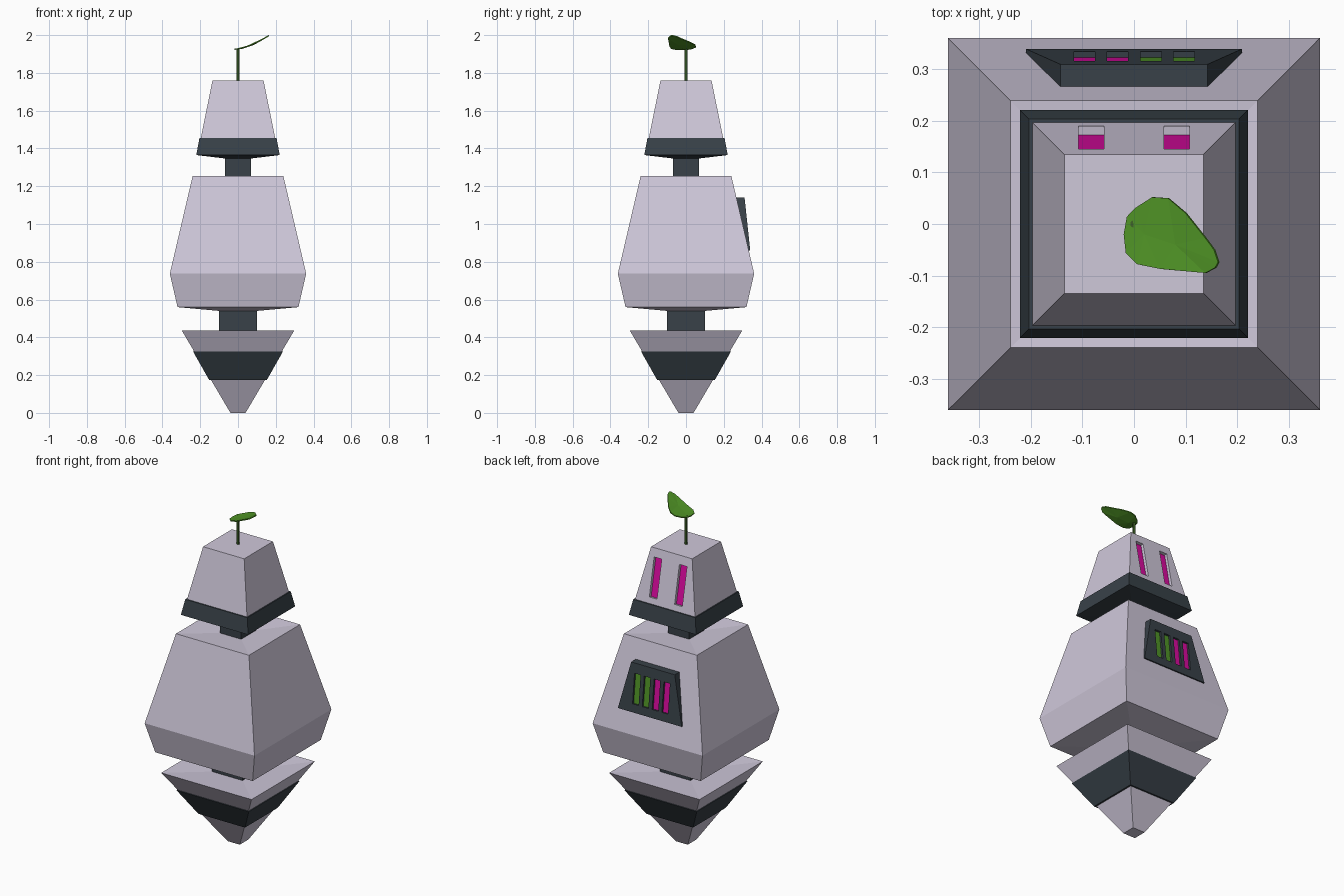
import bpy, bmesh, math
from mathutils import Matrix

if "Cube" in bpy.data.objects:
    bpy.data.objects.remove(bpy.data.objects["Cube"])


def srgb(h):
    out = []
    for i in (0, 2, 4):
        c = int(h[i:i + 2], 16) / 255
        out.append(c / 12.92 if c <= 0.04045 else ((c + 0.055) / 1.055) ** 2.4)
    return (*out, 1)


def material(name, h):
    m = bpy.data.materials.new(name)
    m.diffuse_color = srgb(h)
    m.use_nodes = True
    m.node_tree.nodes["Principled BSDF"].inputs["Base Color"].default_value = m.diffuse_color
    return m


SHELL = material("pale lilac shell", "CFC8DA")
DARK = material("dark slate", "384148")
PINK = material("magenta light", "D80A9E")
LEAF = material("leaf green", "509426")
STEM = material("stem green", "3F6428")


def finish(name, bm, mat):
    bmesh.ops.recalc_face_normals(bm, faces=bm.faces)
    me = bpy.data.meshes.new(name)
    bm.to_mesh(me)
    bm.free()
    me.materials.append(mat)
    ob = bpy.data.objects.new(name, me)
    bpy.context.collection.objects.link(ob)
    return ob


def loft(name, rings, mat):
    """Square tower from (half width, height) rings."""
    bm = bmesh.new()
    loops = [[bm.verts.new((sx * r, sy * r, z))
              for sx, sy in ((-1, -1), (1, -1), (1, 1), (-1, 1))] for r, z in rings]
    for a, b in zip(loops, loops[1:]):
        for i in range(4):
            j = (i + 1) % 4
            bm.faces.new((a[i], a[j], b[j], b[i]))
    bm.faces.new(loops[0][::-1])
    bm.faces.new(loops[-1])
    return finish(name, bm, mat)


def tilted_box(name, x, y, z, size, tilt, push, mat):
    """Box on a leaning back face, pushed along its normal."""
    bm = bmesh.new()
    bmesh.ops.create_cube(bm, size=1)
    bm.transform(Matrix.Translation((x, y, z)) @ Matrix.Rotation(tilt, 4, 'X')
                 @ Matrix.Translation((0, push, 0)) @ Matrix.Diagonal((*size, 1)))
    return finish(name, bm, mat)


def light_slot(target, name, x, y, z, w, h, depth, tilt, mat):
    """Cut a recess and lay a thin coloured plate on its floor."""
    cutter = tilted_box("slot_cutter", x, y, z, (w, 2 * depth, h), tilt, 0, mat)
    mod = target.modifiers.new("slot", 'BOOLEAN')
    mod.operation = 'DIFFERENCE'
    mod.solver = 'EXACT'
    mod.object = cutter
    bpy.context.view_layer.objects.active = target
    bpy.ops.object.modifier_apply(modifier=mod.name)
    bpy.data.objects.remove(cutter)
    tilted_box(name, x, y, z, (w, 0.003, h), tilt, -depth + 0.0012, mat)


# Pointed base with its dark band
loft("base_cone", [(0.04, 0), (0.297, 0.435), (0.10, 0.42)], SHELL)
loft("base_band", [(0.153, 0.175), (0.238, 0.325)], DARK)
loft("lower_neck", [(0.10, 0.41), (0.10, 0.55)], DARK)

# Main body
loft("body", [(0.10, 0.54), (0.32, 0.56), (0.361, 0.737), (0.24, 1.255), (0.07, 1.24)], SHELL)
loft("upper_neck", [(0.07, 1.23), (0.07, 1.36)], DARK)

# Head and collar
loft("collar", [(0.07, 1.347), (0.221, 1.365), (0.204, 1.455)], DARK)
head = loft("head", [(0.20, 1.44), (0.197, 1.455), (0.135, 1.76)], SHELL)

# Two recessed eye slots on the back of the head
head_tilt = math.atan2(0.062, 0.305)
for side, x in (("left", -0.083), ("right", 0.083)):
    zc = 1.60
    yc = 0.197 - (zc - 1.455) * math.tan(head_tilt)
    light_slot(head, side + "_eye", x, yc, zc, 0.05, 0.225, 0.02, head_tilt, PINK)

# Wedge panel on the back of the body
bm = bmesh.new()
rows = [[bm.verts.new((s * w, y, z)) for s in (-1, 1)] for w, y, z in
        ((0.21, 0.31, 0.86), (0.21, 0.34, 0.86), (0.143, 0.31, 1.14), (0.143, 0.25, 1.14))]
for i in range(4):
    a, b = rows[i], rows[(i + 1) % 4]
    bm.faces.new((a[0], a[1], b[1], b[0]))
for s in (0, 1):
    bm.faces.new([r[s] for r in rows])
panel = finish("back_panel", bm, DARK)

# Four indicator slots in the panel
panel_tilt = math.atan2(0.03, 0.28)
for i, x in enumerate((-0.096, -0.032, 0.033, 0.097)):
    zc = 0.995
    yc = 0.34 - (zc - 0.86) * math.tan(panel_tilt)
    light_slot(panel, "indicator_%d" % (i + 1), x, yc, zc, 0.04, 0.175, 0.014,
               panel_tilt, PINK if i < 2 else LEAF)

# Sprout stem
bm = bmesh.new()
bmesh.ops.create_cone(bm, cap_ends=True, segments=6, radius1=0.008, radius2=0.008,
                      depth=0.18, matrix=Matrix.Translation((0, 0, 1.84)))
finish("stem", bm, STEM)

# Upturned leaf, faceted from its midrib
outline = [(-.02, -.02), (-.014, .014), (.002, .031), (.035, .052), (.066, .05),
           (.10, .021), (.138, -.027), (.155, -.05), (.163, -.074), (.157, -.085),
           (.138, -.095), (.05, -.087), (.006, -.078), (-.016, -.056)]


def lift(x):
    return 1.931 + 0.2 * x + 1.4 * x * x


bm = bmesh.new()
rim = [bm.verts.new((x, y, lift(x))) for x, y in outline]
mid = [bm.verts.new((x, y, lift(x) - 0.003)) for x, y in ((.02, -.02), (.08, -.04))]
# each rim edge joins the nearer midrib point
near = [0 if x < 0.055 else 1 for x, y in outline]
for i in range(len(rim)):
    j = (i + 1) % len(rim)
    bm.faces.new((rim[i], mid[near[i]], rim[j]))
    if near[i] != near[j]:
        bm.faces.new((mid[near[i]], mid[near[j]], rim[j]))
leaf = finish("leaf", bm, LEAF)
if leaf.data.polygons[0].normal.z < 0:
    leaf.data.flip_normals()
sol = leaf.modifiers.new("thickness", 'SOLIDIFY')
sol.thickness = 0.006
sol.offset = -1
